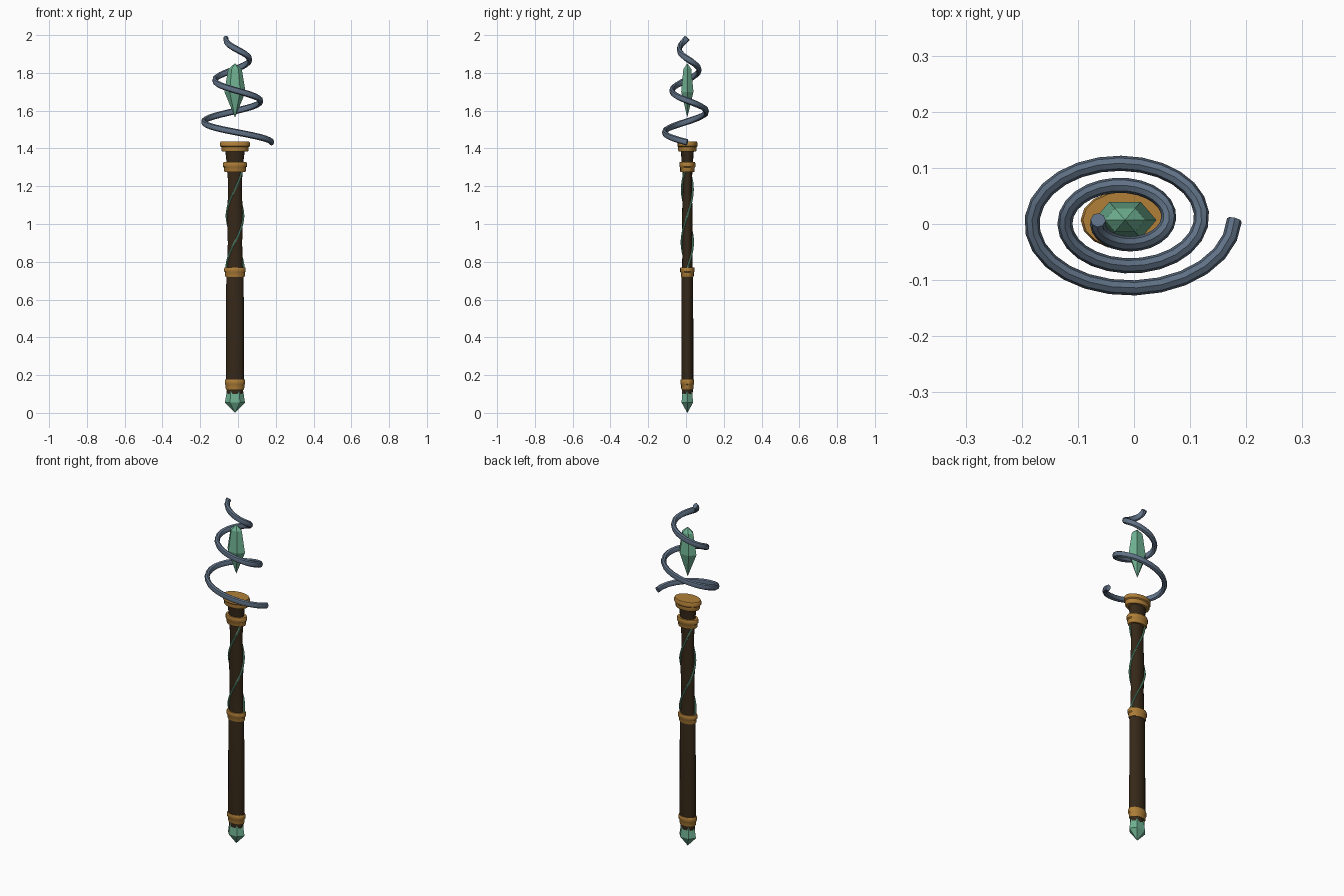
import bpy, math
from mathutils import Vector

if "Cube" in bpy.data.objects:
    bpy.data.objects.remove(bpy.data.objects["Cube"])

CX, CY, FLAT = -0.016, 0.007, 0.67   # staff axis and its oval flattening


def material(name, rgb):
    m = bpy.data.materials.new(name)
    m.diffuse_color = (*rgb, 1)
    m.use_nodes = True
    m.node_tree.nodes["Principled BSDF"].inputs["Base Color"].default_value = m.diffuse_color
    return m


wood = material("dark wood", (0.036, 0.021, 0.009))
gold = material("gold", (0.44, 0.215, 0.04))
green = material("green crystal", (0.155, 0.43, 0.28))
steel = material("blue steel", (0.115, 0.165, 0.235))


def add_object(name, verts, faces, mat, smooth):
    me = bpy.data.meshes.new(name)
    me.from_pydata(verts, [], faces)
    me.materials.append(mat)
    ob = bpy.data.objects.new(name, me)
    bpy.context.collection.objects.link(ob)
    if smooth:
        bpy.ops.object.select_all(action='DESELECT')
        ob.select_set(True)
        bpy.context.view_layer.objects.active = ob
        bpy.ops.object.shade_smooth_by_angle(angle=math.radians(40))
    return ob


def bridge(rings, n):
    """Quads between successive rings plus the two end caps."""
    faces = [(i * n + k, i * n + (k + 1) % n, (i + 1) * n + (k + 1) % n, (i + 1) * n + k)
             for i in range(rings - 1) for k in range(n)]
    return faces + [tuple(reversed(range(n))), tuple(range((rings - 1) * n, rings * n))]


def lathe(name, profile, n, mat, smooth=True):
    """Oval turned part from (radius, height) pairs."""
    verts = [(CX + r * math.cos(2 * math.pi * k / n),
              CY + FLAT * r * math.sin(2 * math.pi * k / n), z)
             for r, z in profile for k in range(n)]
    return add_object(name, verts, bridge(len(profile), n), mat, smooth)


def tube(name, path, r, rz, n, mat):
    """Sweep a round section along a rising path."""
    verts = []
    for i, p in enumerate(path):
        t = (path[min(i + 1, len(path) - 1)] - path[max(i - 1, 0)]).normalized()
        side = t.cross(Vector((0, 0, 1))).normalized()
        up = side.cross(t)
        for k in range(n):
            a = 2 * math.pi * k / n
            verts.append(p + side * r * math.cos(a) + up * rz * math.sin(a))
    return add_object(name, verts, bridge(len(path), n), mat, True)


def helix(r0, r1, z0, z1, a0, turns, steps):
    """Clockwise rising oval helix."""
    pts = []
    for i in range(steps + 1):
        f = i / steps
        a = a0 - 2 * math.pi * turns * f
        r = r0 + (r1 - r0) * f
        pts.append(Vector((CX + r * math.cos(a), CY + FLAT * r * math.sin(a),
                           z0 + (z1 - z0) * f)))
    return pts


# wooden shaft, slimmer above the middle ring, flaring into the collar
lathe("shaft", [(0.042, 0.10), (0.048, 0.17), (0.046, 0.74), (0.041, 0.78), (0.038, 0.90),
                (0.042, 1.04), (0.036, 1.18), (0.040, 1.29)], 16, wood)
lathe("collar", [(0.044, 1.30), (0.046, 1.34), (0.053, 1.40)], 16, wood)

# stepped gold rings: (name, outer radius, bottom, top)
for name, r, z0, z1 in [("bottom_ring", 0.054, 0.125, 0.177), ("middle_ring", 0.057, 0.72, 0.77),
                        ("upper_ring", 0.063, 1.275, 1.327), ("top_cap", 0.079, 1.383, 1.436)]:
    zm = z0 + (z1 - z0) * 0.45
    lathe(name, [(r * 0.86, z0), (r * 0.91, z0 + 0.006), (r * 0.91, zm), (r, zm + 0.005),
                 (r, z1 - 0.006), (r * 0.95, z1)], 16, gold)

# crystals
lathe("foot_crystal", [(0.0005, 0.0), (0.053, 0.055), (0.042, 0.125)], 6, green, False)
lathe("head_crystal", [(0.0005, 1.565), (0.056, 1.70), (0.036, 1.82), (0.0005, 1.85)],
      6, green, False)

# two thin inlaid vines around the upper shaft
for i in range(2):
    tube(f"vine_{i + 1}", helix(0.046, 0.043, 0.765, 1.285, math.pi * i, -0.93, 48),
         0.005, 0.005, 6, green)
    bpy.data.objects[f"vine_{i + 1}"].data.update()

# tapering steel spiral around the head crystal
tube("spiral", helix(0.195, 0.048, 1.432, 1.985, 0, 2.5, 64), 0.0135, 0.017, 8, steel)
